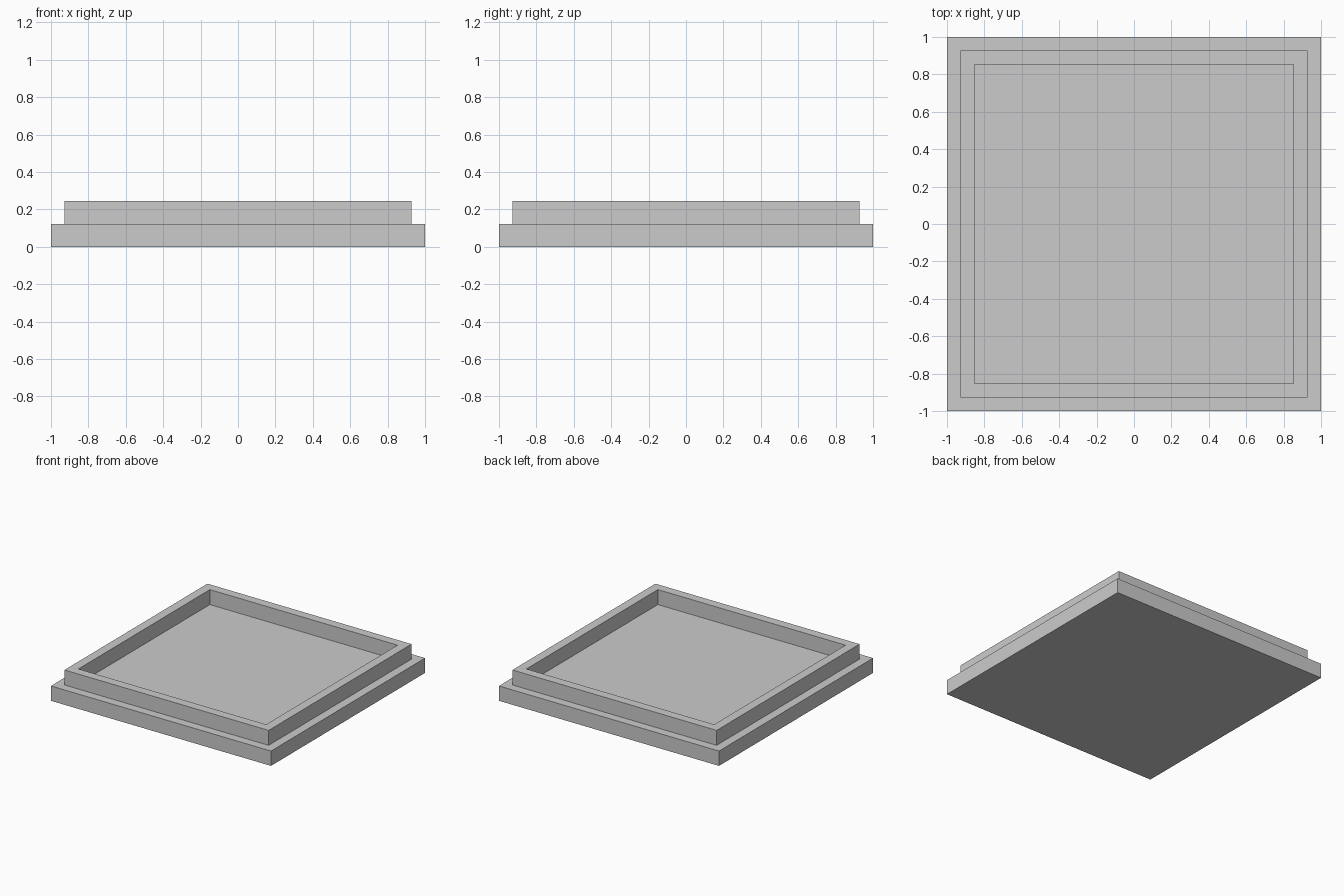
import bpy
import bmesh

cube = bpy.data.objects.get("Cube")
if cube:
    bpy.data.objects.remove(cube, do_unlink=True)

BASE_TOP, RIM_TOP = 0.122, 0.245
BASE_HALF, RIM_HALF, INNER_HALF = 1.0, 0.928, 0.853

grey = bpy.data.materials.new("plain_grey")
grey.use_nodes = True
colour = (0.6, 0.6, 0.6, 1)
grey.diffuse_color = colour
grey.node_tree.nodes["Principled BSDF"].inputs["Base Color"].default_value = colour


def square(bm, half, z):
    corners = [(-1, -1), (1, -1), (1, 1), (-1, 1)]
    return [bm.verts.new((x * half, y * half, z)) for x, y in corners]


# Stepped lid: one closed shell of square loops, from underside to recessed floor
bm = bmesh.new()
profile = [(BASE_HALF, 0), (BASE_HALF, BASE_TOP), (RIM_HALF, BASE_TOP),
           (RIM_HALF, RIM_TOP), (INNER_HALF, RIM_TOP), (INNER_HALF, BASE_TOP)]
loops = [square(bm, half, z) for half, z in profile]
for low, high in zip(loops, loops[1:]):
    for i in range(4):
        j = (i + 1) % 4
        bm.faces.new((low[i], low[j], high[j], high[i]))
bm.faces.new(reversed(loops[0]))
bm.faces.new(loops[-1])
bmesh.ops.recalc_face_normals(bm, faces=bm.faces)

mesh = bpy.data.meshes.new("square_lid")
bm.to_mesh(mesh)
bm.free()
mesh.materials.append(grey)
lid = bpy.data.objects.new("square_lid", mesh)
bpy.context.collection.objects.link(lid)
